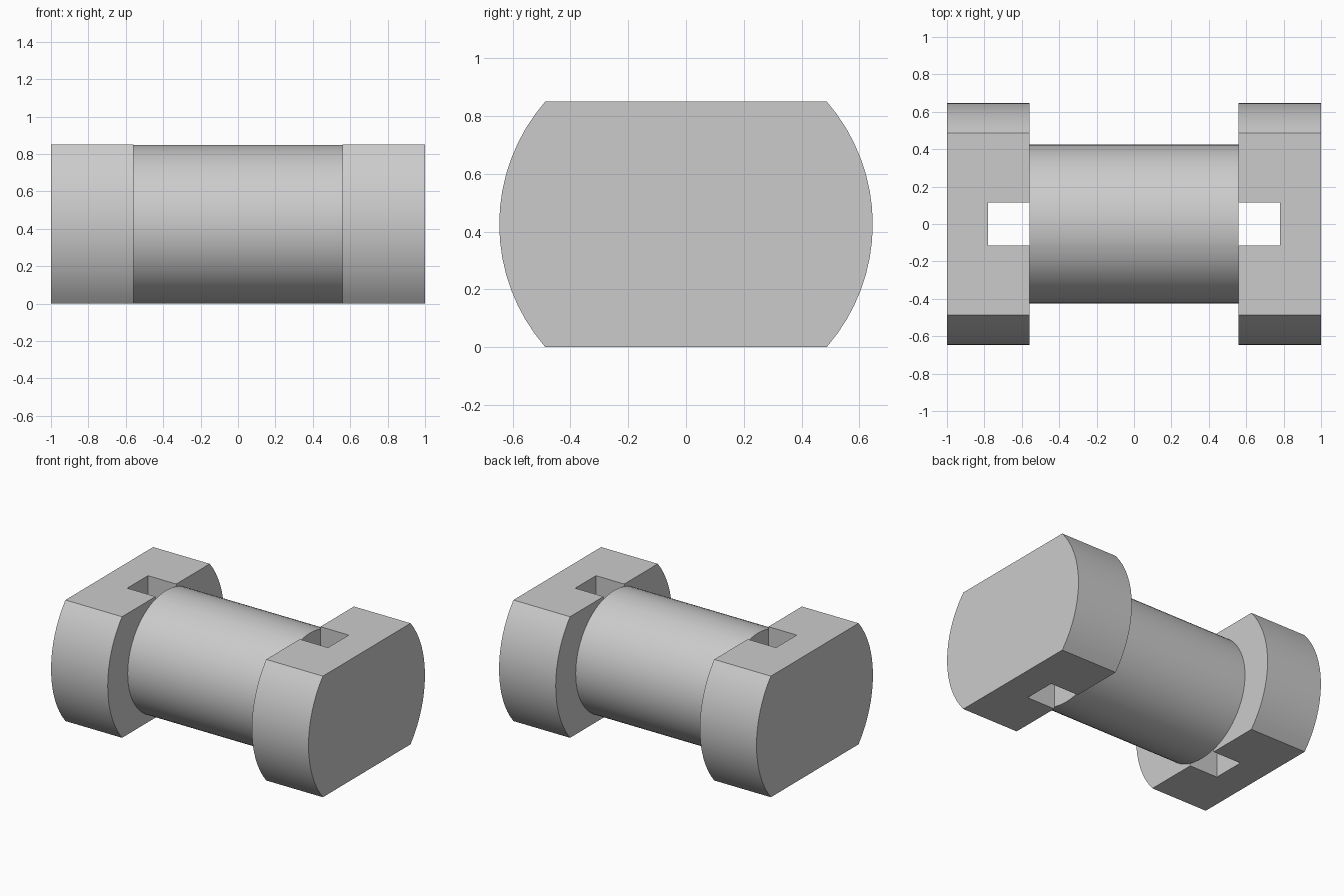
import bpy, bmesh, math
from mathutils import Matrix, Vector

if "Cube" in bpy.data.objects:
    bpy.data.objects.remove(bpy.data.objects["Cube"])

HALF_H = 0.425      # half height, also the level of the axis
FLANGE_R = 0.646
INNER, OUTER = 0.56, 1.0
SLOT_END, SLOT_W = 0.78, 0.115

grey = bpy.data.materials.new("plain grey")
grey.use_nodes = True
colour = (0.6, 0.6, 0.6, 1)
grey.diffuse_color = colour
grey.node_tree.nodes["Principled BSDF"].inputs["Base Color"].default_value = colour


def prism(name, outline, x0, x1):
    """Extrude a (y, z) outline along x."""
    bm = bmesh.new()
    face = bm.faces.new([bm.verts.new((x0, y, z)) for y, z in outline])
    side = bmesh.ops.extrude_face_region(bm, geom=[face])["geom"]
    verts = [v for v in side if isinstance(v, bmesh.types.BMVert)]
    bmesh.ops.translate(bm, verts=verts, vec=Vector((x1 - x0, 0, 0)))
    bmesh.ops.recalc_face_normals(bm, faces=bm.faces)
    mesh = bpy.data.meshes.new(name)
    bm.to_mesh(mesh)
    bm.free()
    obj = bpy.data.objects.new(name, mesh)
    mesh.materials.append(grey)
    bpy.context.collection.objects.link(obj)
    return obj


def arc(radius, start, end, steps):
    return [(radius * math.cos(start + (end - start) * i / steps),
             HALF_H + radius * math.sin(start + (end - start) * i / steps))
            for i in range(steps + 1)]


# Round flange outline cut flat at top and bottom
a = math.asin(HALF_H / FLANGE_R)
flange_outline = arc(FLANGE_R, -a, a, 16) + arc(FLANGE_R, math.pi - a, math.pi + a, 16)
slot_outline = [(-SLOT_W, -1), (SLOT_W, -1), (SLOT_W, 2), (-SLOT_W, 2)]

# Barrel, reaching slightly into the flanges
spool = prism("spool", arc(HALF_H - 0.001, 0, math.tau, 72)[:-1], -INNER - 0.1, INNER + 0.1)

# Add both flanges, then cut a vertical slot through each
helpers = []
for side, sign in (("left", 1), ("right", -1)):
    flange = prism(side + "_flange", flange_outline, sign * INNER, sign * OUTER)
    slot = prism(side + "_slot_cutter", slot_outline, sign * (INNER - 0.001), sign * SLOT_END)
    for helper, operation in ((flange, 'UNION'), (slot, 'DIFFERENCE')):
        mod = spool.modifiers.new(helper.name, 'BOOLEAN')
        mod.operation = operation
        mod.solver = 'EXACT'
        mod.object = helper
        helper.hide_render = True
        helpers.append(helper)

# Apply the cuts and tidy up
bpy.ops.object.select_all(action='DESELECT')
bpy.context.view_layer.objects.active = spool
spool.select_set(True)
for mod in list(spool.modifiers):
    bpy.ops.object.modifier_apply(modifier=mod.name)
for helper in helpers:
    bpy.data.objects.remove(helper)
bpy.ops.object.shade_smooth_by_angle(angle=math.radians(30))
